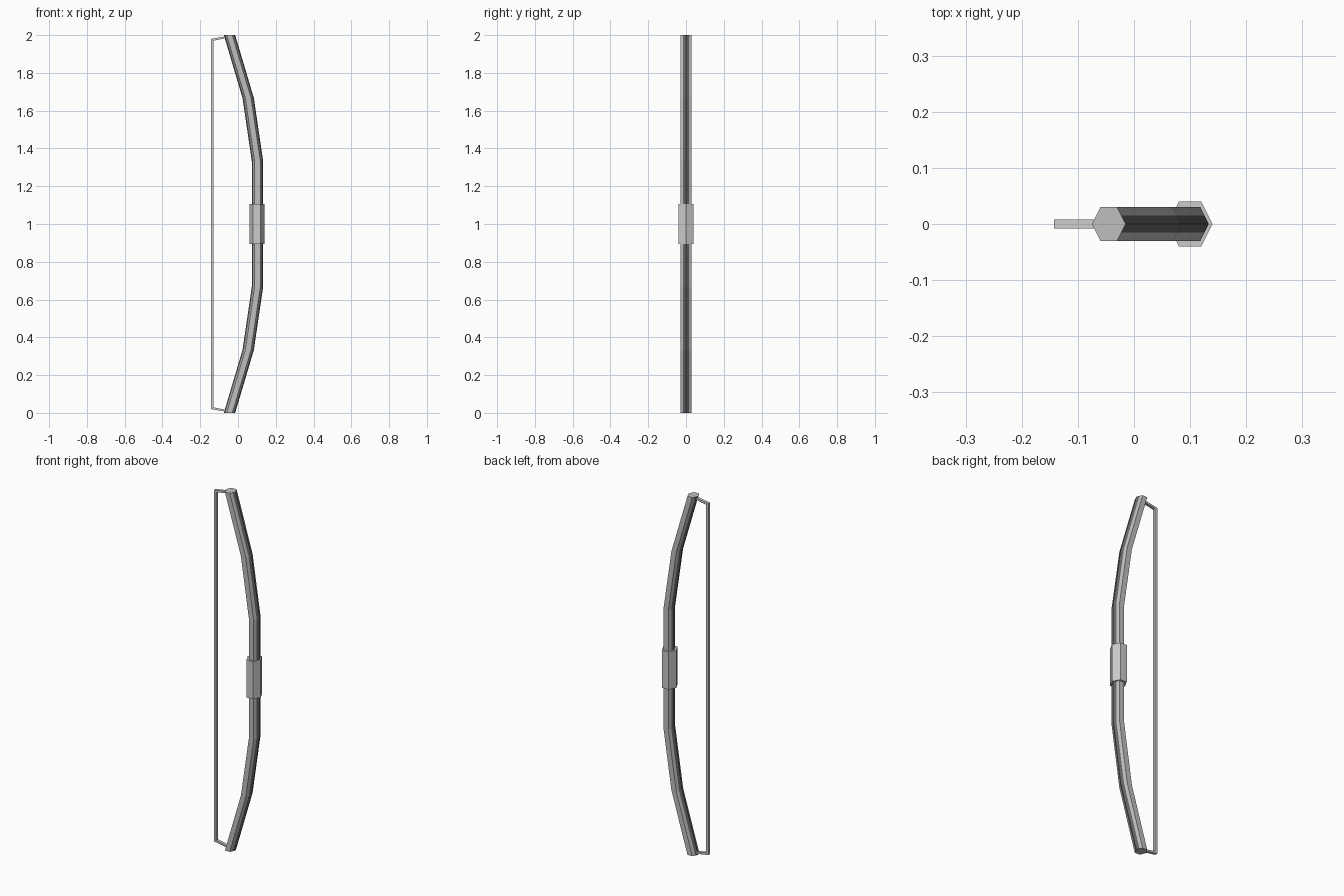
import bpy, bmesh, math

if "Cube" in bpy.data.objects:
    bpy.data.objects.remove(bpy.data.objects["Cube"])


def material(name, v):
    m = bpy.data.materials.new(name)
    m.diffuse_color = (v, v, v, 1)
    m.use_nodes = True
    m.node_tree.nodes["Principled BSDF"].inputs["Base Color"].default_value = m.diffuse_color
    return m


light = material("limb grey", 0.52)
dark = material("dark grey", 0.13)
pale = material("pale grey", 0.60)


def loft(name, rings, mats, dark_sides=()):
    """Skin a list of closed rings, cap the ends, colour chosen sides with slot 1."""
    bm = bmesh.new()
    loops = [[bm.verts.new(p) for p in ring] for ring in rings]
    n = len(rings[0])
    for a, b in zip(loops, loops[1:]):
        for i in range(n):
            j = (i + 1) % n
            f = bm.faces.new((a[i], a[j], b[j], b[i]))
            f.material_index = 1 if i in dark_sides else 0
    bm.faces.new(loops[0][::-1])
    bm.faces.new(loops[-1])
    bmesh.ops.recalc_face_normals(bm, faces=bm.faces[:])
    me = bpy.data.meshes.new(name)
    bm.to_mesh(me)
    bm.free()
    ob = bpy.data.objects.new(name, me)
    bpy.context.collection.objects.link(ob)
    for m in mats:
        me.materials.append(m)
    return ob


# Bow stave: six-sided section, each pointed side split for the dark stripe
section = [(0.03, 0), (0.0225, 0.015), (0.015, 0.03), (-0.015, 0.03), (-0.0225, 0.015),
           (-0.03, 0), (-0.0225, -0.015), (-0.015, -0.03), (0.015, -0.03), (0.0225, -0.015)]
path = [(-0.045, 0), (0.054, 1 / 3), (0.103, 2 / 3)]
path += [(x, 2 - z) for x, z in reversed(path)]
stave = loft("bow_stave", [[(cx + x, y, z) for x, y in section] for cx, z in path],
             [light, dark], dark_sides=(0, 4, 5, 9))

# Grip: larger six-sided sleeve around the middle
hexagon = [(0.04, 0), (0.02, 0.04), (-0.02, 0.04), (-0.04, 0), (-0.02, -0.04), (0.02, -0.04)]
loft("grip", [[(0.1 + x, y, z) for x, y in hexagon] for z in (0.895, 1.105)], [pale])

# Bowstring: square cord with a short tie to each tip
w = 0.008
outer = [(-0.06, 0.006), (-0.143, 0.020), (-0.143, 1.980), (-0.06, 1.994)]
inner = [(-0.06, 0.016), (-0.129, 0.029), (-0.129, 1.971), (-0.06, 1.984)]
loft("bowstring", [[(a[0], -w, a[1]), (a[0], w, a[1]), (b[0], w, b[1]), (b[0], -w, b[1])]
                   for a, b in zip(outer, inner)], [pale])
